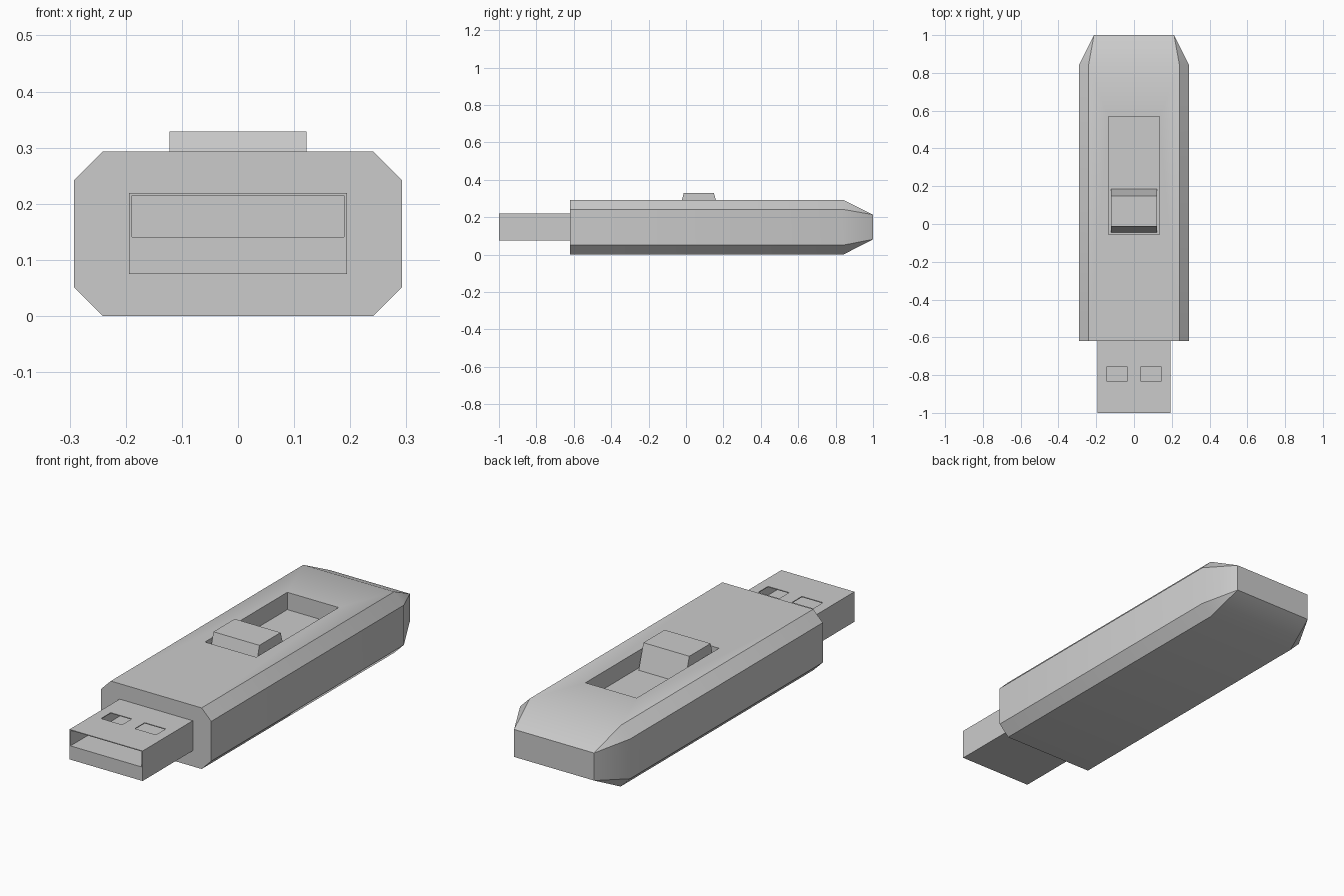
import bpy, bmesh, math

if "Cube" in bpy.data.objects:
    bpy.data.objects.remove(bpy.data.objects["Cube"])


def make_object(name, bm):
    bmesh.ops.recalc_face_normals(bm, faces=bm.faces)
    mesh = bpy.data.meshes.new(name)
    bm.to_mesh(mesh)
    bm.free()
    obj = bpy.data.objects.new(name, mesh)
    bpy.context.collection.objects.link(obj)
    return obj


def box(name, x0, x1, y0, y1, z0, z1):
    bm = bmesh.new()
    bmesh.ops.create_cube(bm, size=1)
    for v in bm.verts:
        v.co.x = x1 if v.co.x > 0 else x0
        v.co.y = y1 if v.co.y > 0 else y0
        v.co.z = z1 if v.co.z > 0 else z0
    return make_object(name, bm)


def select_only(obj):
    bpy.ops.object.select_all(action='DESELECT')
    obj.select_set(True)
    bpy.context.view_layer.objects.active = obj


def cut(obj, cutter):
    mod = obj.modifiers.new("cut", 'BOOLEAN')
    mod.operation = 'DIFFERENCE'
    mod.solver = 'EXACT'
    mod.object = cutter
    select_only(obj)
    bpy.ops.object.modifier_apply(modifier=mod.name)
    bpy.data.objects.remove(cutter)


def octagon(hx, z0, z1, c):
    return [(-hx + c, z0), (hx - c, z0), (hx, z0 + c), (hx, z1 - c),
            (hx - c, z1), (-hx + c, z1), (-hx, z1 - c), (-hx, z0 + c)]


# Casing: chamfered section, tapering to a plain rectangle at the back
bm = bmesh.new()
section = octagon(0.292, 0.0, 0.293, 0.051)
tip = octagon(0.212, 0.082, 0.214, 0.0)
rings = [[bm.verts.new((x, y, z)) for x, z in pts]
         for y, pts in ((-0.62, section), (0.84, section), (1.0, tip))]
for a, b in zip(rings, rings[1:]):
    for i in range(8):
        j = (i + 1) % 8
        bm.faces.new((a[i], a[j], b[j], b[i]))
bm.faces.new(rings[0])
bm.faces.new(rings[-1])
bmesh.ops.remove_doubles(bm, verts=bm.verts, dist=0.0005)
casing = make_object("casing", bm)

# Recessed slider slot
FLOOR = 0.21
cut(casing, box("slot_cutter", -0.136, 0.136, -0.056, 0.568, FLOOR, 0.4))
select_only(casing)
bpy.ops.object.shade_smooth_by_angle(angle=math.radians(30))

# Slider button: trapezoid profile extruded across the slot
bm = bmesh.new()
profile = [(-0.044, FLOOR), (0.184, FLOOR), (0.149, 0.329), (-0.012, 0.329)]
face = bm.faces.new([bm.verts.new((-0.122, y, z)) for y, z in profile])
side = bmesh.ops.extrude_face_region(bm, geom=[face])
bmesh.ops.translate(bm, vec=(0.244, 0, 0),
                    verts=[g for g in side["geom"] if isinstance(g, bmesh.types.BMVert)])
make_object("slider_button", bm)

# Plug: metal shell with an opening above the contact tongue
plug = box("plug", -0.194, 0.194, -1.0, -0.615, 0.075, 0.219)
cut(plug, box("opening_cutter", -0.189, 0.189, -1.1, -0.625, 0.141, 0.215))

# Two latch windows in the top of the shell
for s in (-1, 1):
    xs = sorted((s * 0.034, s * 0.146))
    cut(plug, box("window_cutter", xs[0], xs[1], -0.83, -0.756, 0.18, 0.3))
